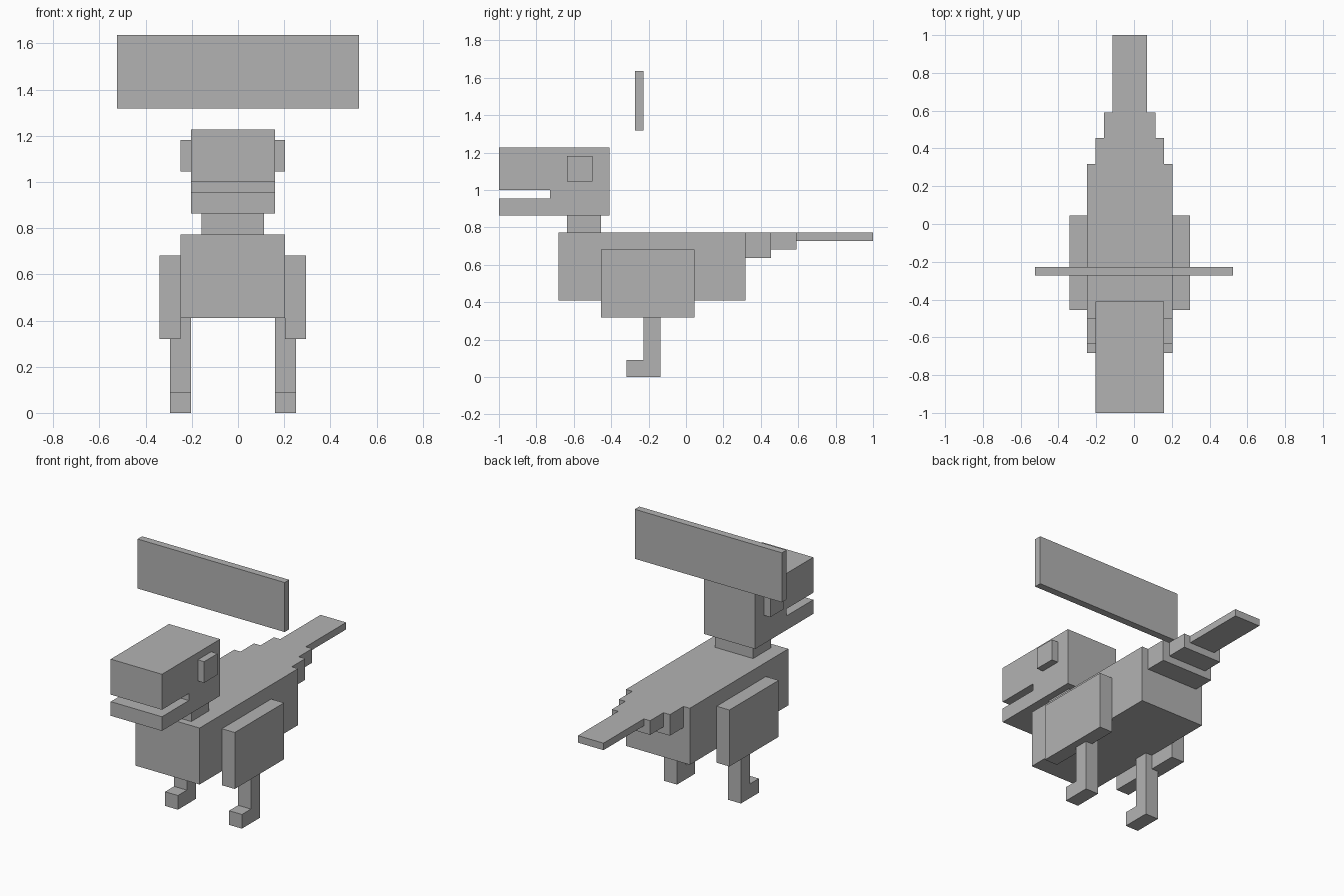
import bpy
import bmesh

cube = bpy.data.objects.get("Cube")
if cube:
    bpy.data.objects.remove(cube, do_unlink=True)

MID = -0.0225  # the animal's own centre line

grey = bpy.data.materials.new("plain grey")
grey.use_nodes = True
colour = (0.45, 0.45, 0.45, 1)
grey.diffuse_color = colour
grey.node_tree.nodes["Principled BSDF"].inputs["Base Color"].default_value = colour


def slab(name, profile, x0, x1):
    """Extrude a side profile of (y, z) points from x0 to x1."""
    bm = bmesh.new()
    face = bm.faces.new([bm.verts.new((x0, y, z)) for y, z in profile])
    grown = bmesh.ops.extrude_face_region(bm, geom=[face])
    moved = [v for v in grown["geom"] if isinstance(v, bmesh.types.BMVert)]
    bmesh.ops.translate(bm, verts=moved, vec=(x1 - x0, 0, 0))
    bmesh.ops.recalc_face_normals(bm, faces=bm.faces)
    mesh = bpy.data.meshes.new(name)
    bm.to_mesh(mesh)
    bm.free()
    mesh.materials.append(grey)
    obj = bpy.data.objects.new(name, mesh)
    bpy.context.collection.objects.link(obj)
    return obj


def rect(y0, y1, z0, z1):
    return [(y0, z0), (y1, z0), (y1, z1), (y0, z1)]


def centred(name, profile, half):
    return slab(name, profile, MID - half, MID + half)


def pair(name, profile, near, far):
    """Matching parts on both sides of the centre line."""
    slab("left_" + name, profile, MID + near, MID + far)
    slab("right_" + name, profile, MID - far, MID - near)


# Body and neck
centred("body", rect(-0.682, 0.318, 0.41, 0.773), 0.227)
centred("neck", rect(-0.636, -0.455, 0.773, 0.864), 0.136)

# Head with an open mouth
centred("head", [(-1, 0.864), (-0.409, 0.864), (-0.409, 1.228), (-1, 1.228),
                 (-1, 1.0), (-0.727, 1.0), (-0.727, 0.955), (-1, 0.955)], 0.182)
pair("eye", rect(-0.636, -0.5, 1.046, 1.182), 0.182, 0.227)

# Tail, stepping down to a thin tip
centred("tail_base", rect(0.318, 0.455, 0.637, 0.773), 0.182)
centred("tail_middle", rect(0.455, 0.591, 0.682, 0.773), 0.136)
centred("tail_tip", rect(0.591, 1.0, 0.728, 0.773), 0.091)

# Wings and legs with forward feet
pair("wing", rect(-0.455, 0.045, 0.319, 0.682), 0.227, 0.318)
pair("leg", [(-0.318, 0), (-0.136, 0), (-0.136, 0.41), (-0.227, 0.41),
             (-0.227, 0.091), (-0.318, 0.091)], 0.182, 0.273)

# Floating name plate, left blank
slab("floating_plate", rect(-0.273, -0.227, 1.319, 1.637), -0.523, 0.523)
